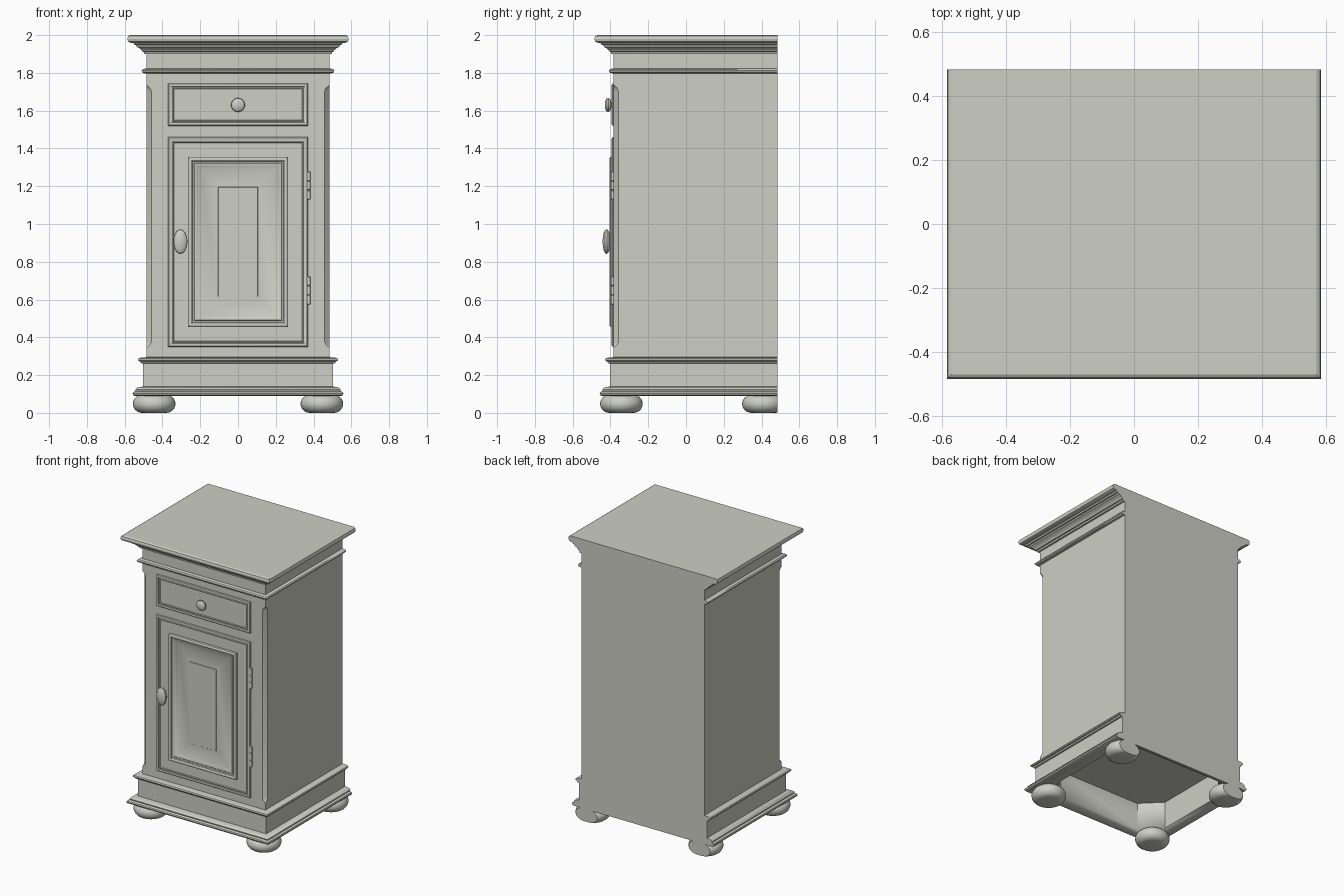
import bpy, bmesh, math
from mathutils import Vector

if "Cube" in bpy.data.objects:
    bpy.data.objects.remove(bpy.data.objects["Cube"])

HALF, FRONT, BACK = 0.484, -0.383, 0.484

paint = bpy.data.materials.new("grey_green_paint")
paint.diffuse_color = (0.61, 0.62, 0.55, 1)
paint.use_nodes = True
paint.node_tree.nodes["Principled BSDF"].inputs["Base Color"].default_value = paint.diffuse_color


def finish(name, bm, smooth=30):
    bmesh.ops.remove_doubles(bm, verts=bm.verts, dist=0.0001)
    bmesh.ops.recalc_face_normals(bm, faces=bm.faces)
    me = bpy.data.meshes.new(name)
    bm.to_mesh(me)
    bm.free()
    me.materials.append(paint)
    me.shade_smooth()
    me.set_sharp_from_angle(angle=math.radians(smooth))
    ob = bpy.data.objects.new(name, me)
    bpy.context.collection.objects.link(ob)
    return ob


def loft(name, rings, smooth=30, cap_start=True):
    """Skin a list of equal-length point rings and cap the ends."""
    bm = bmesh.new()
    rows = [[bm.verts.new(p) for p in ring] for ring in rings]
    n = len(rows[0])
    for a, b in zip(rows, rows[1:]):
        for i in range(n):
            j = (i + 1) % n
            bm.faces.new((a[i], a[j], b[j], b[i]))
    if cap_start:
        bm.faces.new(rows[0])
    bm.faces.new(rows[-1])
    return finish(name, bm, smooth)


def case_ring(d, z, c=0.0):
    """Outline of the case: moulding offset d on three sides, front chamfer c."""
    x, f = HALF + d, FRONT - d
    return [(-x, BACK, z), (-x, f + c, z), (-x + c, f, z),
            (x - c, f, z), (x, f + c, z), (x, BACK, z)]


def lathe(name, profile, centre, axis="z", stretch=1.0, steps=40):
    """Turn (radius, height) points round z, or round -y for knobs."""
    rings = []
    for r, h in profile:
        ring = []
        for k in range(steps):
            t = 2 * math.pi * k / steps
            u, v = r * math.cos(t), r * math.sin(t)
            p = (u, v, h) if axis == "z" else (u, -h, v * stretch)
            ring.append(Vector(centre) + Vector(p))
        rings.append(ring)
    return loft(name, rings)


def panel(name, x0, x1, z0, z1, steps):
    """Moulded front built from nested rectangles: (inset, projection)."""
    rings = []
    for i, o in steps:
        y = FRONT - o
        rings.append([(x0 + i, y, z0 + i), (x1 - i, y, z0 + i),
                      (x1 - i, y, z1 - i), (x0 + i, y, z1 - i)])
    return loft(name, rings)


# case with base, plinth, stopped corner chamfers, frieze and cornice
case_profile = [
    (.064, .09), (.071, .094), (.074, .102), (.071, .11), (.062, .114),
    (.058, .116), (.060, .124), (.053, .132), (.040, .137), (.020, .139),
    (.020, .262), (.030, .263), (.034, .272), (.042, .275), (.046, .281),
    (.042, .289), (.030, .293), (0, .295),
    (0, .345), (0, .35, .008), (0, .36, .018), (0, .375, .025),
    (0, 1.705, .025), (0, 1.72, .018), (0, 1.73, .008), (0, 1.735),
    (0, 1.797), (.018, 1.799), (.025, 1.805), (.026, 1.812), (.020, 1.819),
    (.010, 1.822), (0, 1.824), (0, 1.9), (.013, 1.9), (.015, 1.911),
    (.022, 1.913), (.027, 1.921), (.038, 1.931), (.052, 1.938), (.055, 1.947),
    (.064, 1.949), (.070, 1.958), (.088, 1.96), (.098, 1.966), (.102, 1.98),
    (.098, 1.994), (.088, 2.0)]
case = loft("cabinet_case", [case_ring(*p) for p in case_profile])

# hollow underneath, with corner blocks left standing behind the feet
hx, f, b, k = .46, -.36, .462, .13
octagon = [(-hx + k, f), (hx - k, f), (hx, f + k), (hx, b - k),
           (hx - k, b), (-hx + k, b), (-hx, b - k), (-hx, f + k)]
cutter = loft("underside_cutter", [[(x, y, z) for x, y in octagon] for z in (.0, .285)])
cutter.hide_render = True
mod = case.modifiers.new("hollow", 'BOOLEAN')
mod.operation, mod.solver, mod.object = 'DIFFERENCE', 'EXACT', cutter
bpy.context.view_layer.objects.active = case
bpy.ops.object.modifier_apply(modifier=mod.name)
bpy.data.objects.remove(cutter)

# bun feet, the back pair cut flush with the back
bun = [(0, 0)]
for i in range(13):
    t = -math.pi / 2 + math.pi * i / 12
    bun.append((.063 + .05 * math.cos(t), .048 + .048 * math.sin(t)))
bun.append((0, .096))
for side, sx in (("left", -1), ("right", 1)):
    for end, y in (("front", -.342), ("back", .41)):
        foot = lathe(f"{end}_{side}_foot", bun, (sx * .444, y, 0))
        if end == "back":
            bm = bmesh.new()
            bm.from_mesh(foot.data)
            cut = bmesh.ops.bisect_plane(
                bm, geom=bm.verts[:] + bm.edges[:] + bm.faces[:],
                plane_co=(0, BACK, 0), plane_no=(0, 1, 0), clear_outer=True)
            rim = [e for e in cut["geom_cut"] if isinstance(e, bmesh.types.BMEdge)]
            bmesh.ops.contextual_create(bm, geom=rim)
            bm.to_mesh(foot.data)
            bm.free()
            foot.data.set_sharp_from_angle(angle=math.radians(30))

# drawer front and door with raised panel
rim = [(0, -.01), (0, .004), (.004, .009), (.011, .011), (.017, .009),
       (.019, .004), (.023, .004), (.027, .007), (.031, .003)]
panel("drawer_front", -.37, .37, 1.52, 1.745, rim)
door = rim + [(.105, .003), (.106, .018), (.112, .022), (.120, .022),
              (.126, .018), (.128, .010), (.137, .008), (.141, .012),
              (.148, .011), (.156, .005), (.168, .002), (.170, .001),
              (.265, .006), (.267, .009)]
panel("door", -.37, .37, .35, 1.46, door)

# knobs
knob = [(0, -.003), (.014, -.003), (.012, .012), (.022, .015), (.032, .020), (.037, .028),
        (.035, .036), (.027, .042), (.014, .046), (0, .047)]
lathe("drawer_knob", knob, (0, FRONT, 1.63), "y")
oval = [(r, h * 1.18) for r, h in knob]
lathe("door_knob", oval, (-.305, FRONT - .003, .907), "y", 1.76)

# hinges, three knuckles each
for label, z0 in (("upper", 1.13), ("lower", .575)):
    for i in range(3):
        h = .048
        lathe(f"{label}_hinge_knuckle_{i + 1}",
              [(0, 0), (.007, 0), (.009, .002), (.009, h - .002), (.007, h), (0, h)],
              (.374, FRONT - .006, z0 + i * .0495), steps=16)
